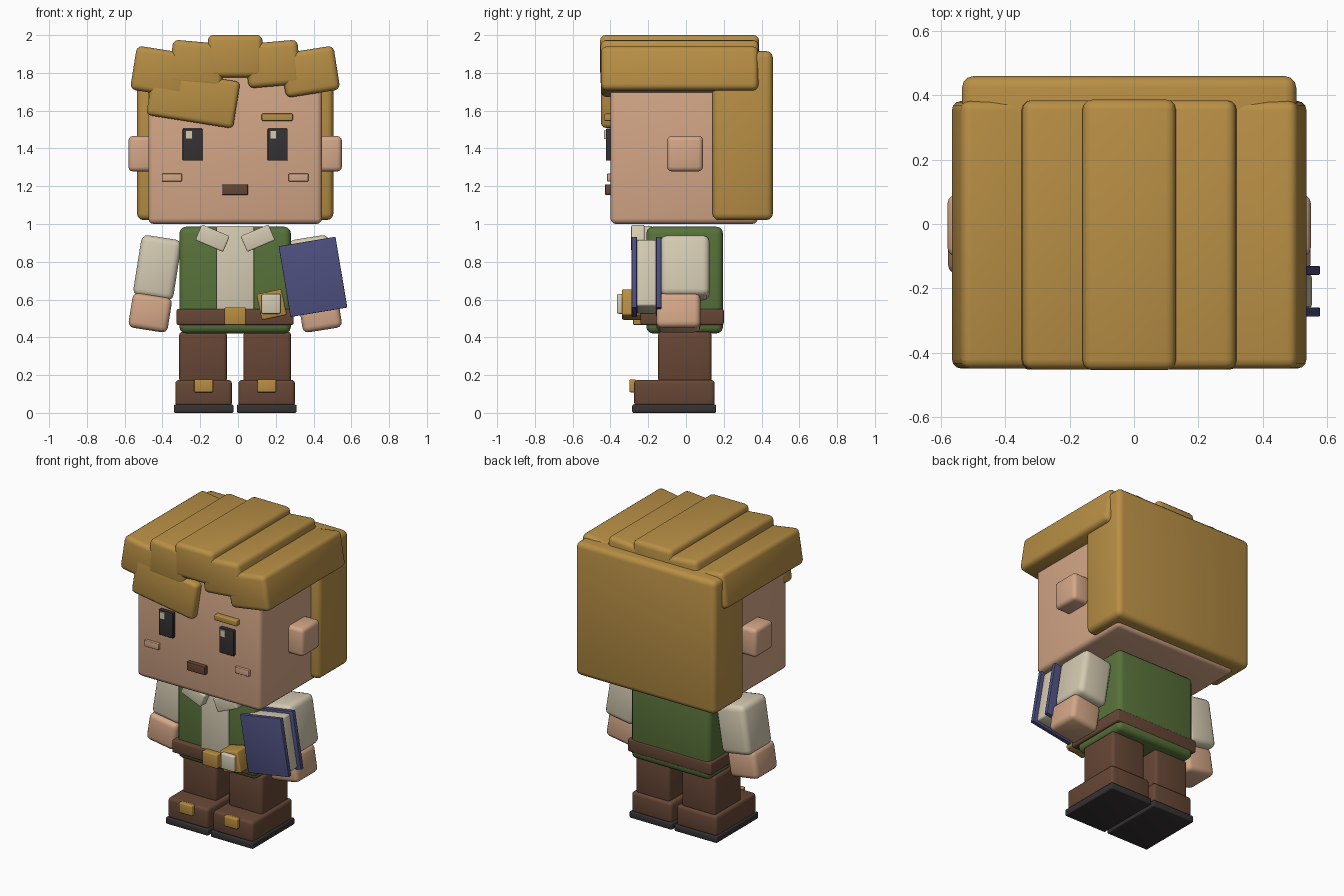
import bpy, math

MID = -0.015  # body centre line


def srgb(r, g, b):
    def lin(c):
        c /= 255
        return c / 12.92 if c <= 0.04045 else ((c + 0.055) / 1.055) ** 2.4
    return (lin(r), lin(g), lin(b), 1)


def mat(name, *rgb):
    m = bpy.data.materials.new(name)
    m.diffuse_color = srgb(*rgb)
    return m


HAIR = mat("hair_blond", 184, 143, 69)
SKIN = mat("skin", 212, 167, 135)
GREEN = mat("vest_green", 88, 114, 58)
CREAM = mat("cream_cloth", 213, 203, 178)
BROWN = mat("leather_brown", 102, 70, 53)
GOLD = mat("brass", 184, 141, 64)
NAVY = mat("book_blue", 78, 80, 128)
DARK = mat("near_black", 54, 50, 52)


def box(name, material, cx, cz, w, h, y0, y1, bevel=0.0, tilt=0.0):
    """Rounded box; tilt is counter-clockwise degrees seen from the front."""
    bpy.ops.mesh.primitive_cube_add(size=1, location=(cx, (y0 + y1) / 2, cz))
    o = bpy.context.object
    o.name = name
    o.scale = (w, y1 - y0, h)
    bpy.ops.object.transform_apply(location=False, rotation=False, scale=True)
    o.rotation_euler.y = -math.radians(tilt)
    o.data.materials.append(material)
    if bevel:
        b = o.modifiers.new("round", "BEVEL")
        b.width = bevel
        b.segments = 3
        bpy.ops.object.modifier_apply(modifier="round")
        bpy.ops.object.shade_smooth_by_angle(angle=math.radians(35))
    return o


def pair(name, material, dx, cz, w, h, y0, y1, bevel=0.0, tilt=0.0):
    """Two boxes mirrored across the body centre line; tilt is for the right one."""
    for s, side in ((-1, "left"), (1, "right")):
        box(f"{name}_{side}", material, MID + s * dx, cz, w, h, y0, y1, bevel, s * tilt)


# Head and ears
box("head", SKIN, MID, 1.43, 0.92, 0.86, -0.40, 0.38, 0.03)
pair("ear", SKIN, 0.495, 1.372, 0.14, 0.188, -0.10, 0.09, 0.025)

# Hair: back block, five overlapping strands, front fringe
box("back_hair", HAIR, MID, 1.468, 1.04, 0.895, 0.14, 0.46, 0.035)
box("middle_strand", HAIR, MID, 1.888, 0.29, 0.225, -0.455, 0.387, 0.03)
pair("inner_strand", HAIR, 0.20, 1.847, 0.28, 0.235, -0.452, 0.385, 0.03, 5)
pair("outer_strand", HAIR, 0.395, 1.806, 0.29, 0.235, -0.45, 0.383, 0.03, 9)
box("fringe", HAIR, -0.237, 1.665, 0.465, 0.25, -0.45, -0.35, 0.025, -9)

# Face
pair("eye", DARK, 0.225, 1.42, 0.105, 0.17, -0.424, -0.39, 0.004)
for x in (-0.26, 0.187):
    box("eye_glint", CREAM, x, 1.472, 0.036, 0.046, -0.433, -0.42)
box("eyebrow", HAIR, 0.208, 1.565, 0.165, 0.038, -0.432, -0.39, 0.006)
pair("cheek", SKIN, 0.335, 1.246, 0.105, 0.042, -0.418, -0.39, 0.004)
box("mouth", BROWN, MID, 1.182, 0.135, 0.056, -0.428, -0.39, 0.004)

# Torso and clothing
box("vest", GREEN, MID, 0.703, 0.59, 0.565, -0.21, 0.196, 0.035)
box("shirt_front", CREAM, MID, 0.765, 0.20, 0.45, -0.232, -0.18, 0.008)
pair("collar", CREAM, 0.12, 0.925, 0.16, 0.09, -0.29, -0.22, 0.008, 23)
box("belt", BROWN, MID, 0.508, 0.62, 0.085, -0.24, 0.20, 0.01)
box("belt_buckle", GOLD, MID, 0.512, 0.112, 0.092, -0.28, -0.23, 0.006)
box("pouch", GOLD, 0.178, 0.573, 0.135, 0.14, -0.34, -0.22, 0.01, 12)
box("pouch_plate", CREAM, 0.175, 0.577, 0.10, 0.105, -0.365, -0.33, 0.008)

# Arms
pair("sleeve", CREAM, 0.412, 0.768, 0.215, 0.325, -0.135, 0.125, 0.035, 9)
pair("hand", SKIN, 0.45, 0.53, 0.21, 0.185, -0.157, 0.076, 0.03, 9)

# Book
for n, y in (("front", -0.288), ("back", -0.158)):
    box(f"book_{n}_cover", NAVY, 0.397, 0.72, 0.305, 0.38, y, y + 0.028, 0.003, 9.5)
box("book_pages", CREAM, 0.397, 0.72, 0.262, 0.355, -0.262, -0.156, 0.012, 9.5)

# Legs and boots
pair("leg", BROWN, 0.17, 0.295, 0.253, 0.27, -0.148, 0.136, 0.02)
pair("boot", BROWN, 0.167, 0.105, 0.30, 0.14, -0.275, 0.152, 0.02)
pair("sole", DARK, 0.167, 0.022, 0.316, 0.044, -0.285, 0.16, 0.008)
pair("boot_buckle", GOLD, 0.167, 0.143, 0.10, 0.068, -0.30, -0.265, 0.006)
